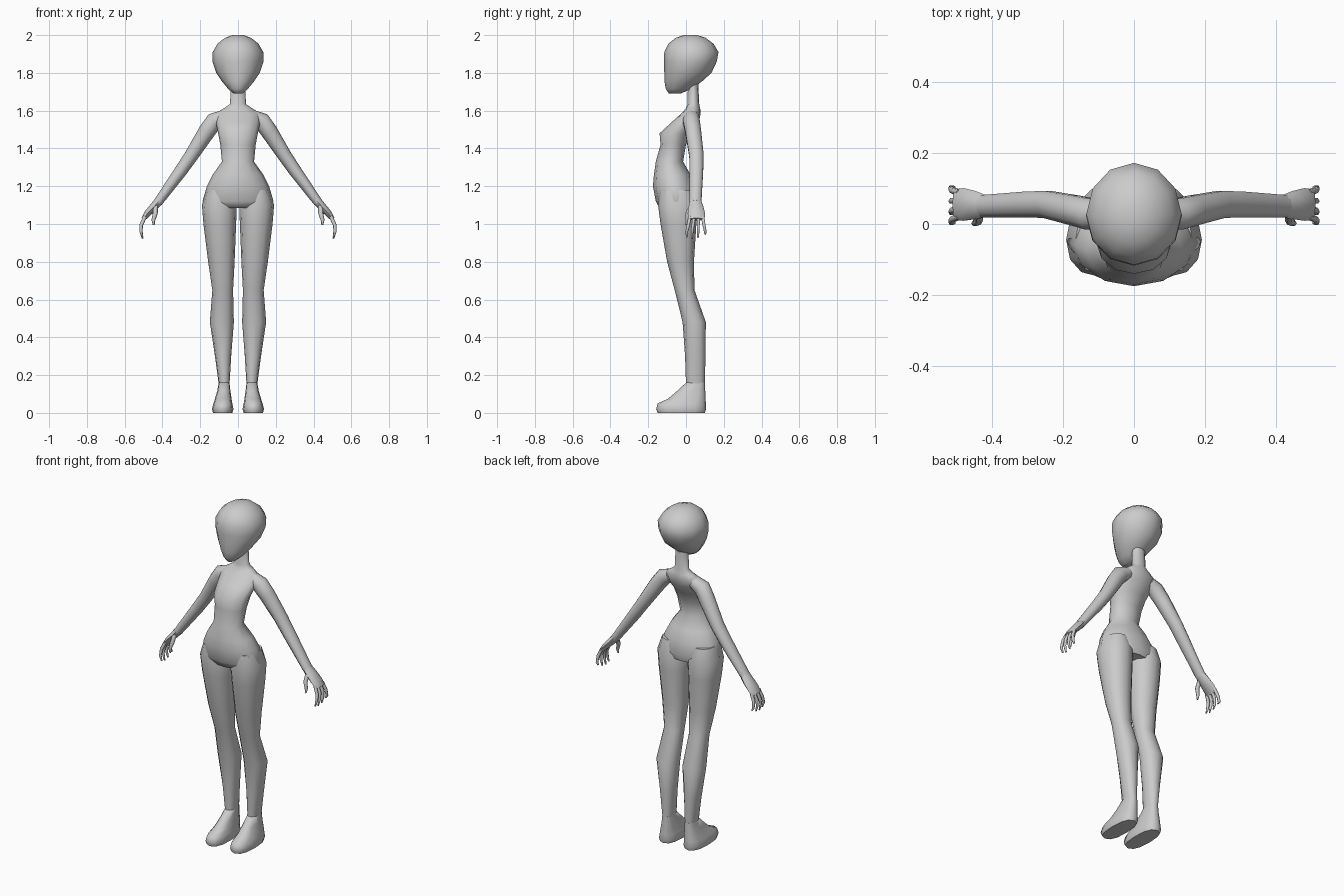
import bpy, bmesh, math
from mathutils import Vector


def skin(bm, rings):
    """Bridge a list of vertex-position rings and cap both ends."""
    vs = [[bm.verts.new(p) for p in r] for r in rings]
    n = len(vs[0])
    for a, b in zip(vs, vs[1:]):
        for i in range(n):
            j = (i + 1) % n
            bm.faces.new((a[i], a[j], b[j], b[i]))
    bm.faces.new(vs[0])
    bm.faces.new(vs[-1])


def stack(bm, rows, n=12, power=1.0):
    """Horizontal rings: rows of (z, x_min, x_max, y_front, y_back)."""
    def pw(v):
        return math.copysign(abs(v) ** power, v)
    rings = []
    for z, x0, x1, y0, y1 in rows:
        ring = []
        for i in range(n):
            a = 2 * math.pi * i / n - math.pi / 2
            ring.append(Vector(((x0 + x1) / 2 + (x1 - x0) / 2 * pw(math.cos(a)),
                                (y0 + y1) / 2 + (y1 - y0) / 2 * pw(math.sin(a)), z)))
        rings.append(ring)
    skin(bm, rings)


def limb(bm, path, n=8):
    """Rings across a path: rows of (x, y, z, radius_in_xz, radius_in_y)."""
    pts = [Vector(p[:3]) for p in path]
    rings = []
    for k, (c, p) in enumerate(zip(pts, path)):
        t = (pts[min(k + 1, len(pts) - 1)] - pts[max(k - 1, 0)]).normalized()
        u = Vector((0, 1, 0)).cross(t).normalized()
        v = t.cross(u)
        rings.append([c + u * (p[3] * math.cos(2 * math.pi * i / n))
                      + v * (p[4] * math.sin(2 * math.pi * i / n)) for i in range(n)])
    skin(bm, rings)


def finish(bm, name, mirror=False, angle=65):
    bmesh.ops.recalc_face_normals(bm, faces=bm.faces)
    me = bpy.data.meshes.new(name)
    bm.to_mesh(me)
    bm.free()
    ob = bpy.data.objects.new(name, me)
    bpy.context.collection.objects.link(ob)
    bpy.ops.object.select_all(action='DESELECT')
    ob.select_set(True)
    bpy.context.view_layer.objects.active = ob
    bpy.ops.object.shade_smooth_by_angle(angle=math.radians(angle))
    if mirror:
        m = ob.modifiers.new("mirror", 'MIRROR')
        m.use_mirror_merge = False
    return ob


def centred(rows):
    return [(z, -w, w, f, b) for z, w, f, b in rows]


# Head: egg with a narrow chin
bm = bmesh.new()
stack(bm, centred([
    (1.69, .022, -.09, -.03), (1.715, .052, -.107, .03), (1.755, .085, -.114, .085),
    (1.80, .115, -.115, .135), (1.86, .135, -.117, .163), (1.91, .134, -.115, .172),
    (1.955, .108, -.093, .145), (1.985, .07, -.055, .105), (2.0, .03, -.01, .06)]))
finish(bm, "head")

# Torso with neck and pelvis
bm = bmesh.new()
stack(bm, centred([
    (1.085, .165, -.14, .05), (1.12, .188, -.16, .06), (1.20, .165, -.175, .05),
    (1.26, .135, -.17, .025), (1.33, .085, -.16, -.015), (1.42, .094, -.135, .0),
    (1.48, .105, -.14, .03), (1.54, .118, -.075, .068), (1.585, .12, -.025, .078),
    (1.612, .075, .0, .075), (1.635, .042, .008, .07), (1.74, .038, .01, .065)]))
finish(bm, "torso")

# Legs
bm = bmesh.new()
stack(bm, [
    (1.18, .03, .165, -.14, .04), (1.10, .006, .191, -.148, .06),
    (1.00, .010, .183, -.135, .055), (.80, .018, .158, -.10, .042),
    (.65, .026, .136, -.06, .045), (.48, .022, .149, -.018, .105),
    (.30, .036, .122, -.005, .103), (.15, .045, .102, .0, .10)], power=.9)
finish(bm, "leg", mirror=True)

# Feet: wedge sloping from ankle to toe
bm = bmesh.new()
stack(bm, [
    (.16, .045, .102, .0, .10), (.115, .040, .110, -.048, .102),
    (.075, .034, .122, -.095, .104), (.05, .030, .130, -.15, .105),
    (.02, .024, .138, -.158, .106), (.0, .030, .132, -.15, .10)], power=.8)
finish(bm, "foot", mirror=True)

# Arms from inside the shoulder to the wrist
bm = bmesh.new()
limb(bm, [
    (.075, .03, 1.57, .035, .04), (.125, .028, 1.545, .047, .046),
    (.165, .038, 1.49, .045, .044), (.245, .055, 1.365, .037, .040),
    (.30, .055, 1.285, .034, .038), (.425, .05, 1.113, .024, .033)], n=10)
finish(bm, "arm", mirror=True)

# Hands: palm, thumb and four splayed fingers
bm = bmesh.new()
limb(bm, [
    (.42, .05, 1.12, .023, .032), (.448, .053, 1.088, .022, .04),
    (.48, .055, 1.055, .018, .046), (.502, .055, 1.025, .011, .043)])
limb(bm, [
    (.437, .03, 1.095, .014, .014), (.438, .008, 1.055, .013, .012),
    (.448, .002, 1.02, .010, .009), (.446, .0, .995, .005, .005)], n=6)
for base, tip, z in [(.021, .004, .93), (.043, .032, .922), (.066, .064, .928), (.088, .102, .945)]:
    limb(bm, [
        (.492, base, 1.04, .010, .010), (.512, (base + tip) / 2, .995, .010, .009),
        (.514, tip, .96, .008, .008), (.505, tip, z, .004, .005)], n=6)
finish(bm, "hand", mirror=True)
